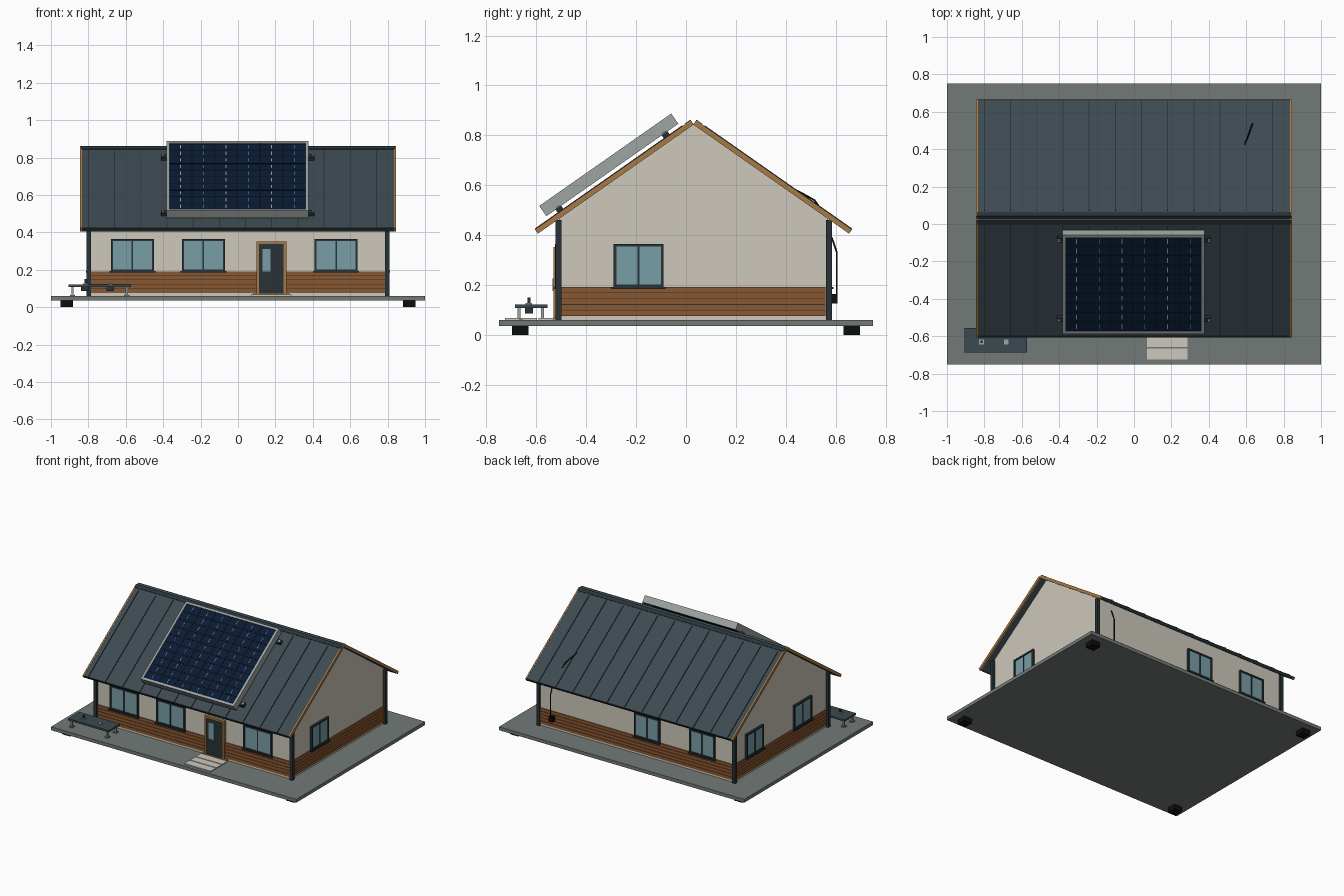
import bpy, bmesh, math
from mathutils import Vector

if "Cube" in bpy.data.objects:
    bpy.data.objects.remove(bpy.data.objects["Cube"])

COLOURS = {
    "cream": (0.61, 0.58, 0.50), "wood": (0.26, 0.098, 0.03), "slate": (0.046, 0.068, 0.083),
    "stone_grey": (0.17, 0.195, 0.18), "glass_blue": (0.19, 0.34, 0.38),
    "timber_trim": (0.39, 0.195, 0.061), "dark_frame": (0.021, 0.032, 0.039),
    "navy": (0.0025, 0.011, 0.036), "black": (0.004, 0.004, 0.004), "metal": (0.34, 0.375, 0.365),
}
MATS = {}
for key, col in COLOURS.items():
    MATS[key] = bpy.data.materials.new(key)
    MATS[key].diffuse_color = (*col, 1)


def plain(a, b, c):
    return Vector((a, b, c))


def part(name, mat, boxes, xf=plain):
    """One object from several boxes (a0, a1, b0, b1, c0, c1), mapped to world by xf."""
    bm = bmesh.new()
    for a0, a1, b0, b1, c0, c1 in boxes:
        lo = [bm.verts.new(xf(a, b, c0)) for a, b in ((a0, b0), (a1, b0), (a1, b1), (a0, b1))]
        hi = [bm.verts.new(xf(a, b, c1)) for a, b in ((a0, b0), (a1, b0), (a1, b1), (a0, b1))]
        bm.faces.new(lo)
        bm.faces.new(hi)
        for i in range(4):
            j = (i + 1) % 4
            bm.faces.new((lo[i], lo[j], hi[j], hi[i]))
    bmesh.ops.recalc_face_normals(bm, faces=bm.faces)
    me = bpy.data.meshes.new(name)
    bm.to_mesh(me)
    bm.free()
    ob = bpy.data.objects.new(name, me)
    bpy.context.collection.objects.link(ob)
    me.materials.append(MATS[mat])
    return ob


def ring(a0, a1, b0, b1, w, c0, c1):
    """Four bars around a rectangle."""
    return [(a0, a1, b0, b0 + w, c0, c1), (a0, a1, b1 - w, b1, c0, c1),
            (a0, a0 + w, b0 + w, b1 - w, c0, c1), (a1 - w, a1, b0 + w, b1 - w, c0, c1)]


# Frames: walls use (along, height, outward); roof slopes use (x, downslope, above)
WX, WY0, WY1 = 0.79, -0.51, 0.57
RIDGE_Y, RIDGE_Z, ANG = 0.03, 0.845, math.radians(35)
C, S = math.cos(ANG), math.sin(ANG)
WALLS = {
    "front": lambda u, z, o: Vector((u, WY0 - o, z)),
    "back": lambda u, z, o: Vector((u, WY1 + o, z)),
    "left": lambda u, z, o: Vector((-WX - o, u, z)),
    "right": lambda u, z, o: Vector((WX + o, u, z)),
}
SLOPES = {
    "front": lambda x, d, h: Vector((x, RIDGE_Y - d * C - h * S, RIDGE_Z - d * S + h * C)),
    "back": lambda x, d, h: Vector((x, RIDGE_Y + d * C + h * S, RIDGE_Z - d * S + h * C)),
}

# Base slab and feet
part("base_slab", "stone_grey", [(-1, 1, -0.75, 0.75, 0.035, 0.06)])
part("base_feet", "black", [(x - .033, x + .033, y - .033, y + .033, 0, 0.036)
                            for x in (-.915, .915) for y in (-.665, .665)])

# House body: gable profile extruded along x
bm = bmesh.new()
eave_z = RIDGE_Z - (RIDGE_Y - WY0) * S / C
prof = [(WY0, .06), (WY1, .06), (WY1, eave_z), (RIDGE_Y, RIDGE_Z), (WY0, eave_z)]
face = bm.faces.new([bm.verts.new((-WX, y, z)) for y, z in prof])
ext = bmesh.ops.extrude_face_region(bm, geom=[face])
bmesh.ops.translate(bm, vec=(2 * WX, 0, 0),
                    verts=[v for v in ext["geom"] if isinstance(v, bmesh.types.BMVert)])
bmesh.ops.recalc_face_normals(bm, faces=bm.faces)
me = bpy.data.meshes.new("house_walls")
bm.to_mesh(me)
bm.free()
me.materials.append(MATS["cream"])
bpy.context.collection.objects.link(bpy.data.objects.new("house_walls", me))

# Corner posts
part("corner_posts", "dark_frame", [(x - .012, x + .012, y - .012, y + .012, .06, .46)
                                    for x in (-.798, .798) for y in (-.512, .573)])

# Cladding boards with dark joints
for side, xf in WALLS.items():
    u0, u1 = (-.785, .785) if side in ("front", "back") else (-.5, .56)
    part(side + "_cladding_backing", "dark_frame", [(u0, u1, .078, .19, 0, .003)], xf)
    part(side + "_cladding_boards", "wood",
         [(u0, u1, .076 + i * .0235, .076 + i * .0235 + .021, 0, .007) for i in range(5)], xf)

# Windows
WINDOWS = {"front": [(-.68, -.45), (-.30, -.07), (.41, .64)], "back": [(-.64, -.435), (-.19, .015)],
           "left": [(-.32, -.115), (.24, .44)], "right": [(-.29, -.09)]}
for side, spans in WINDOWS.items():
    xf = WALLS[side]
    frames, panes = [], []
    for u0, u1 in spans:
        m = (u0 + u1) / 2
        frames += ring(u0, u1, .19, .365, .011, 0, .016)
        frames += [(m - .004, m + .004, .2, .355, 0, .015), (u0 - .008, u1 + .008, .184, .192, 0, .022)]
        panes.append((u0 + .008, u1 - .008, .198, .357, 0, .01))
    part(side + "_window_frames", "dark_frame", frames, xf)
    part(side + "_window_glass", "glass_blue", panes, xf)

# Door with timber surround, pane and handle
xf = WALLS["front"]
part("door_surround", "timber_trim", [(.098, .112, .064, .35, 0, .022), (.244, .258, .064, .35, 0, .022),
                                      (.098, .258, .338, .352, 0, .022)], xf)
part("door_leaf", "dark_frame", [(.112, .244, .07, .338, 0, .014)], xf)
part("door_glass", "glass_blue", [(.13, .175, .19, .31, .012, .017)], xf)
part("door_handle", "metal", [(.216, .222, .175, .225, .014, .026)], xf)
part("door_sill", "timber_trim", [(.08, .275, .062, .072, 0, .022)], xf)

# Path of three slabs
part("path_slabs", "cream", [(.07, .285, y, y + .06, .06, .067) for y in (-.725, -.658, -.591)])

# Roof slopes with standing seams, ridge caps and bargeboards
for side, xf in SLOPES.items():
    part(side + "_roof", "slate", [(-.835, .835, 0, .76, 0, .018)], xf)
    part(side + "_roof_seams", "dark_frame",
         [(x - .0025, x + .0025, .04, .76, .015, .022) for x in [-.8 + .14 * i for i in range(12)]], xf)
    part(side + "_ridge_cap", "dark_frame", [(-.84, .84, 0, .028, .015, .0215)], xf)
    part(side + "_eave_strip", "dark_frame", [(-.835, .835, .756, .763, -.002, .019)], xf)
    part(side + "_bargeboards", "timber_trim", [(-.845, -.835, 0, .763, -.002, .019),
                                                (.835, .845, 0, .763, -.002, .019)], xf)

# Solar panel on the front slope: frame, cell sheet, grid lines and contact dashes
xf = SLOPES["front"]
X0, X1, D0, D1 = -.368, .362, .063, .681
CW, CH = (X1 - X0) / 6, (D1 - D0) / 10
part("solar_frame", "metal", ring(-.383, .377, .049, .695, .016, .036, .086), xf)
part("solar_cells", "navy", [(X0, X1, D0, D1, .04, .08)], xf)
part("solar_grid", "black",
     [(X0 + i * CW - .003, X0 + i * CW + .003, D0, D1, .079, .081) for i in range(1, 6)] +
     [(X0, X1, D0 + j * CH - .003, D0 + j * CH + .003, .079, .081) for j in range(1, 10)], xf)
part("solar_contacts", "metal",
     [(X0 + (i + .5) * CW - .002, X0 + (i + .5) * CW + .002,
       D0 + (j + .25) * CH, D0 + (j + .75) * CH, .079, .0815) for i in range(6) for j in range(10)], xf)
part("solar_brackets", "dark_frame",
     [(x - .02, x + .02, d - .014, d + .014, .016, .038) for x in (-.393, .39) for d in (.116, .636)], xf)
part("solar_clamps", "metal",
     [(x - .007, x + .007, d - .007, d + .007, .038, .044) for x in (-.402, .402) for d in (.116, .636)], xf)

# Bench with legs, under-boxes and fittings
part("bench_top", "slate", [(-.905, -.573, -.686, -.556, .108, .122)])
part("bench_legs", "metal", [(x - .006, x + .006, y - .006, y + .006, .06, .11)
                             for x in (-.885, -.595) for y in (-.67, -.575)])
part("bench_leg_pads", "stone_grey", [(x - .014, x + .014, y - .014, y + .014, .06, .066)
                                      for x in (-.885, -.595) for y in (-.67, -.575)])
part("bench_boxes", "dark_frame", [(x - .02, x + .02, -.646, -.614, .085, .11) for x in (-.82, -.683)])
part("bench_fittings", "metal", [(x - .013, x + .013, -.643, -.617, .12, .127) for x in (-.815, -.683)])
part("bench_post", "dark_frame", [(-.821, -.809, -.636, -.624, .12, .15)])

# Cable on the roof and down the back wall, with junction box


def cable(name, pts):
    cu = bpy.data.curves.new(name, "CURVE")
    cu.dimensions = "3D"
    cu.bevel_depth, cu.bevel_resolution, cu.use_fill_caps = .004, 1, True
    sp = cu.splines.new("POLY")
    sp.points.add(len(pts) - 1)
    for p, co in zip(sp.points, pts):
        p.co = (*co, 1)
    cu.materials.append(MATS["black"])
    bpy.context.collection.objects.link(bpy.data.objects.new(name, cu))


cable("roof_cable", [(.59, .42, .59), (.61, .47, .565), (.625, .515, .54), (.635, .54, .505)])
cable("wall_cable", [(.68, .575, .41), (.68, .588, .38), (.68, .605, .33), (.68, .605, .155)])
part("junction_box", "black", [(.664, .696, .57, .608, .125, .163)])

for m in bpy.data.materials:
    if m.users and not m.is_grease_pencil:
        m.use_nodes = True
        m.node_tree.nodes["Principled BSDF"].inputs["Base Color"].default_value = m.diffuse_color
